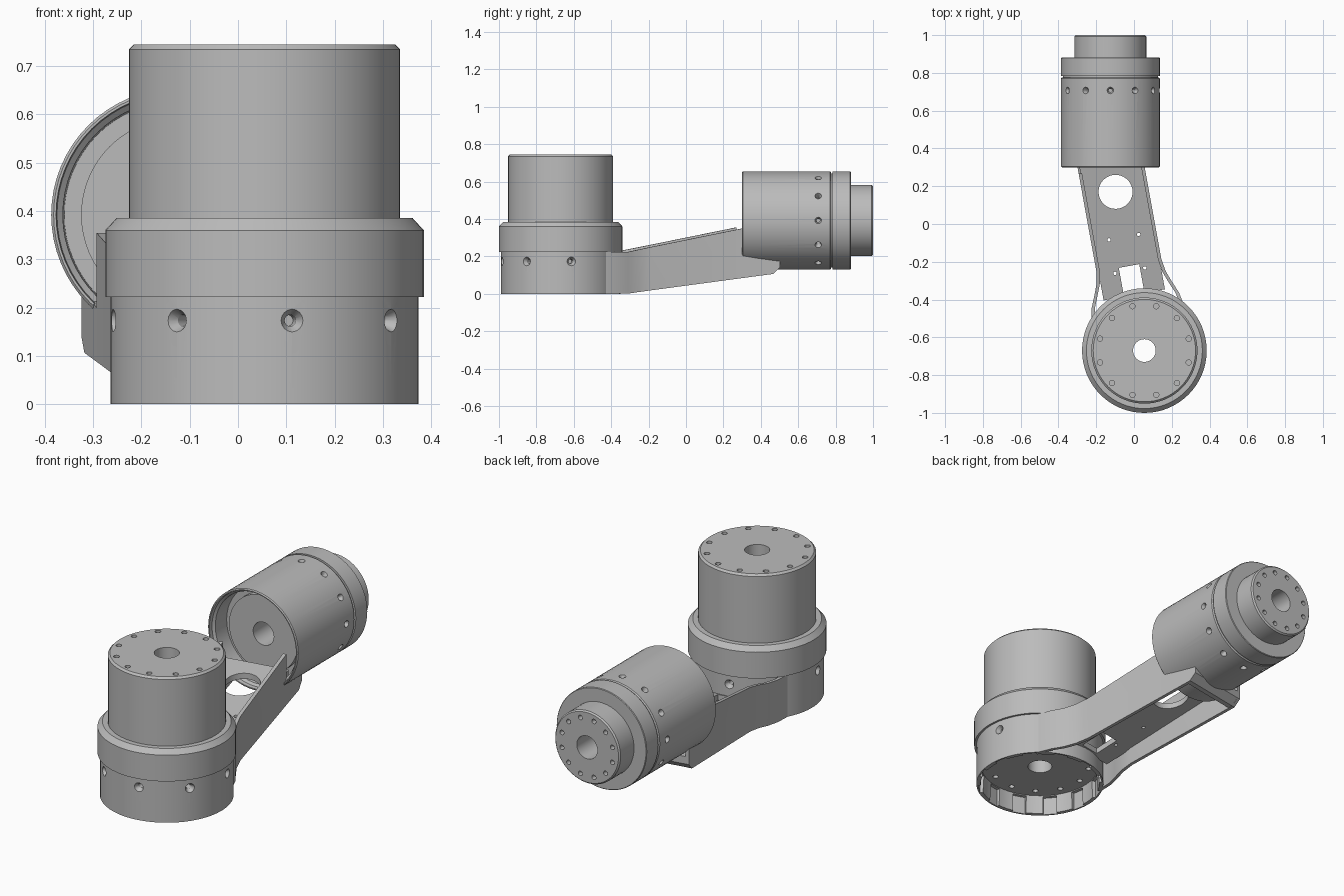
import bpy
import bmesh
from math import pi, radians, cos, sin
from mathutils import Matrix, Vector

if "Cube" in bpy.data.objects:
    bpy.data.objects.remove(bpy.data.objects["Cube"])

grey = bpy.data.materials.new("machined_grey")
grey.use_nodes = True
grey.diffuse_color = (0.5, 0.5, 0.5, 1)
grey.node_tree.nodes["Principled BSDF"].inputs["Base Color"].default_value = (0.5, 0.5, 0.5, 1)

SEG = 64
BASE = Matrix.Translation((0.055, -0.67, 0))
ARM = BASE @ Matrix.Rotation(radians(10.3), 4, "Z")
WRIST = Matrix.Translation((-0.125, 0, 0.392)) @ Matrix.Rotation(-pi / 2, 4, "X")


def make(name, bm, matrix):
    bmesh.ops.recalc_face_normals(bm, faces=bm.faces)
    bm.transform(matrix)
    mesh = bpy.data.meshes.new(name)
    bm.to_mesh(mesh)
    bm.free()
    mesh.materials.append(grey)
    obj = bpy.data.objects.new(name, mesh)
    bpy.context.collection.objects.link(obj)
    return obj


def lathe(name, profile, matrix):
    """Revolve a closed (radius, height) loop around the local z axis."""
    bm = bmesh.new()
    rings = [[bm.verts.new((r * cos(2 * pi * i / SEG), r * sin(2 * pi * i / SEG), z))
              for i in range(SEG)] for r, z in profile]
    for k, a in enumerate(rings):
        b = rings[(k + 1) % len(rings)]
        for i in range(SEG):
            j = (i + 1) % SEG
            bm.faces.new((a[i], a[j], b[j], b[i]))
    return make(name, bm, matrix)


def loft(name, rows, matrix):
    """Skin rectangular sections given as (y, x0, x1, z0, z1)."""
    bm = bmesh.new()
    loops = [[bm.verts.new(p) for p in ((x0, y, z0), (x1, y, z0), (x1, y, z1), (x0, y, z1))]
             for y, x0, x1, z0, z1 in rows]
    for a, b in zip(loops, loops[1:]):
        for i in range(4):
            j = (i + 1) % 4
            bm.faces.new((a[i], a[j], b[j], b[i]))
    bm.faces.new(loops[0])
    bm.faces.new(loops[-1])
    return make(name, bm, matrix)


def add_cone(bm, r1, r2, depth, matrix):
    bmesh.ops.create_cone(bm, cap_ends=True, segments=16 if r1 < 0.05 else 40,
                          radius1=r1, radius2=r2, depth=depth, matrix=matrix)


def bolt_circle(bm, count, ring, radius, z, phase):
    """Blind holes in an end face."""
    for i in range(count):
        a = phase + 2 * pi * i / count
        add_cone(bm, radius, radius, 0.05,
                 Matrix.Translation((ring * cos(a), ring * sin(a), z)))


def radial_holes(bm, count, wall, z, radius, phase):
    """Countersunk screw holes around a drum."""
    for i in range(count):
        spin = Matrix.Rotation(phase + 2 * pi * i / count, 4, "Z")
        turn = Matrix.Rotation(pi / 2, 4, "Y")
        add_cone(bm, radius * 0.5, radius * 1.1, 0.026,
                 spin @ Matrix.Translation((wall - 0.008, 0, z)) @ turn)
        add_cone(bm, radius * 0.5, radius * 0.5, 0.05,
                 spin @ Matrix.Translation((wall - 0.03, 0, z)) @ turn)


def cut(obj, bm, matrix):
    cutter = make("cutter", bm, matrix)
    cutter.hide_render = True
    mod = obj.modifiers.new("holes", "BOOLEAN")
    mod.operation = "DIFFERENCE"
    mod.solver = "EXACT"
    mod.use_self = True
    mod.object = cutter
    bpy.ops.object.select_all(action="DESELECT")
    bpy.context.view_layer.objects.active = obj
    obj.select_set(True)
    bpy.ops.object.modifier_apply(modifier=mod.name)
    bpy.data.objects.remove(cutter)


# Base joint: recessed underside, collar and tall drum
base_ring = lathe("base_ring", [(.06, .1), (.293, .1), (.298, 0), (.319, 0),
                                (.319, .222), (.06, .222)], ARM)
bm = bmesh.new()
radial_holes(bm, 8, 0.319, 0.173, 0.024, pi / 2)
bolt_circle(bm, 12, 0.245, 0.014, 0.1, pi / 12)
for i in range(12):
    bmesh.ops.create_cube(bm, size=1, matrix=Matrix.Rotation(i * pi / 6, 4, "Z")
                          @ Matrix.Translation((0.295, 0, 0.045)) @ Matrix.Diagonal((.03, .07, .1, 1)))
cut(base_ring, bm, ARM)

base_collar = lathe("base_collar", [(.06, .222), (.33, .222), (.33, .36),
                                    (.307, .385), (.06, .385)], BASE)
base_drum = lathe("base_drum", [(.06, .385), (.281, .385), (.281, .735),
                                (.271, .745), (.06, .745)], BASE)
bm = bmesh.new()
bolt_circle(bm, 12, 0.243, 0.014, 0.745, pi / 12)
cut(base_drum, bm, BASE)

# Arm: two tapering side walls that flare into the base
parts = [base_ring, base_collar, base_drum]
for side, label, end_top in ((1, "right", .178), (-1, "left", .24)):
    rows = []
    for y, x in ((.2, .25), (.27, .235), (.33, .21), (.39, .187), (.46, .175),
                 (.984, .175), (.986, .175), (1.125, .175), (1.16, .175)):
        low = max(0, 0.132 * (y - 0.32)) + (0.03 if y > 1.15 else 0)
        high = 0.222 + max(0, 0.2 * (y - 0.32))
        if y > 0.985:
            high = 0.2 + (end_top - 0.2) * (y - 0.985) / 0.175
        rows.append((y, side * (x - 0.018), side * x, low, high))
    parts.append(loft("arm_wall_" + label, rows, ARM))

# Sloping web between the walls, with its openings
web = loft("arm_web", [(y, -.165, .165, .08 + .2 * (y - .32), .11 + .2 * (y - .32))
                       for y in (.3, 1.03)], ARM)
bm = bmesh.new()
add_cone(bm, 0.09, 0.09, 0.3, Matrix.Translation((0, .854, .2)))
bmesh.ops.create_cube(bm, size=1, matrix=Matrix.Translation((0, .39, .12))
                      @ Matrix.Diagonal((.11, .13, .3, 1)))
for y in (.43, .61):
    for x in (-.08, .08):
        add_cone(bm, 0.009, 0.009, 0.3, Matrix.Translation((x, y, .15)))
cut(web, bm, ARM)
parts.append(web)
parts.append(loft("arm_end_bar", [(1.1, -.16, .16, .105, .18), (1.125, -.16, .16, .107, .18),
                                  (1.16, -.16, .16, .141, .18)], ARM))

# Wrist joint: open housing, dark seam, collar and output drum
housing = lathe("wrist_housing", [(.06, .39), (.2, .39), (.2, .42), (.235, .42), (.238, .33),
                                  (.25, .32), (.252, .3), (.257, .3), (.262, .305),
                                  (.262, .77), (.257, .776), (.06, .776)], WRIST)
bm = bmesh.new()
radial_holes(bm, 12, 0.262, 0.707, 0.018, 0)
cut(housing, bm, WRIST)
seam = lathe("wrist_seam", [(.06, .776), (.252, .776), (.252, .783), (.06, .783)], WRIST)
collar = lathe("wrist_collar", [(.06, .783), (.262, .783), (.262, .878),
                                (.259, .881), (.06, .881)], WRIST)
drum = lathe("wrist_drum", [(.06, .881), (.19, .881), (.19, .993), (.183, 1), (.06, 1)], WRIST)
bm = bmesh.new()
bolt_circle(bm, 12, 0.152, 0.012, 1.0, pi / 12)
cut(drum, bm, WRIST)
parts += [housing, seam, collar, drum]

# Smooth drums with crisp edges
bpy.ops.object.select_all(action="DESELECT")
for obj in parts:
    obj.select_set(True)
bpy.context.view_layer.objects.active = parts[0]
bpy.ops.object.shade_smooth_by_angle(angle=radians(25))
